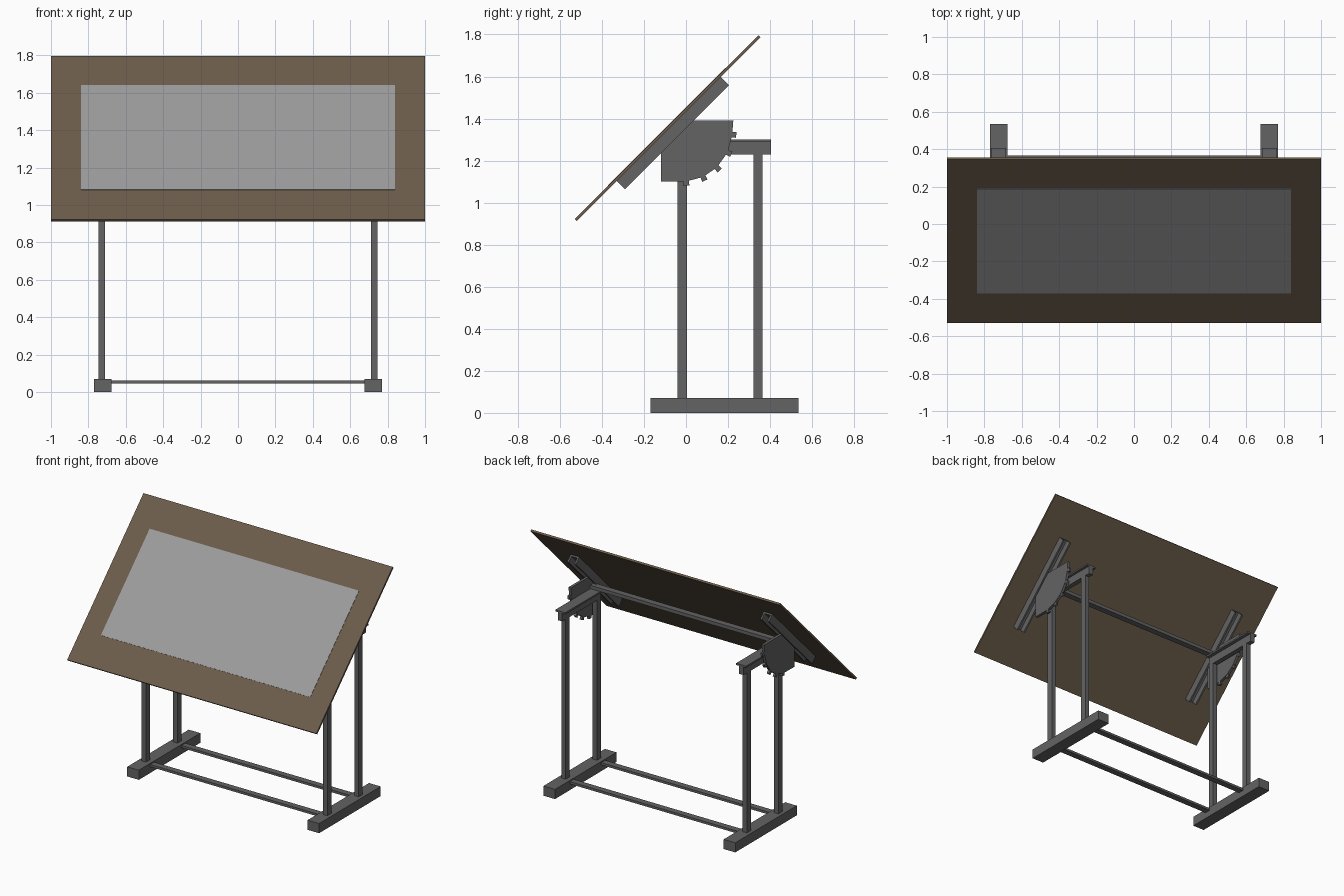
import bpy, bmesh, math

if "Cube" in bpy.data.objects:
    bpy.data.objects.remove(bpy.data.objects["Cube"])


def material(name, r, g, b):
    m = bpy.data.materials.new(name)
    m.diffuse_color = (r, g, b, 1)
    m.use_nodes = True
    m.node_tree.nodes["Principled BSDF"].inputs["Base Color"].default_value = m.diffuse_color
    return m


WOOD = material("brown wood", 0.150, 0.107, 0.071)
PAPER = material("light grey sheet", 0.33, 0.33, 0.33)
STEEL = material("dark grey steel", 0.125, 0.125, 0.125)


def prism(name, profiles, x0, x1, mat):
    """Extrude one or more (y, z) profiles along x from x0 to x1."""
    bm = bmesh.new()
    for pts in profiles:
        a = [bm.verts.new((x0, y, z)) for y, z in pts]
        b = [bm.verts.new((x1, y, z)) for y, z in pts]
        bm.faces.new(a)
        bm.faces.new(b[::-1])
        for i in range(len(pts)):
            j = (i + 1) % len(pts)
            bm.faces.new((a[i], b[i], b[j], a[j]))
    bmesh.ops.recalc_face_normals(bm, faces=bm.faces)
    me = bpy.data.meshes.new(name)
    bm.to_mesh(me)
    bm.free()
    me.materials.append(mat)
    ob = bpy.data.objects.new(name, me)
    bpy.context.collection.objects.link(ob)
    return ob


def rect(y0, y1, z0, z1):
    return [(y0, z0), (y1, z0), (y1, z1), (y0, z1)]


def slope(y0, y1, lift, depth):
    """Strip on the 45 degree board plane; lift is z - y of its upper face."""
    d = depth / math.sqrt(2)
    return [(y0, y0 + lift), (y1, y1 + lift),
            (y1 + d, y1 + lift - d), (y0 + d, y0 + lift - d)]


def both(name, profiles, x0, x1):
    """Build a steel part on the right and mirrored on the left."""
    prism("right_" + name, profiles, x0, x1, STEEL)
    prism("left_" + name, profiles, -x1, -x0, STEEL)


# tilted board and the sheet on it
prism("board", [slope(-0.53, 0.345, 1.452, 0.014)], -1, 1, WOOD)
prism("sheet", [slope(-0.372, 0.187, 1.455, 0.003)], -0.84, 0.84, PAPER)

# channel rails under the board: web and two flanges
both("rail_web", [slope(-0.33, 0.165, 1.434, 0.012)], 0.74, 0.81)
both("rail_inner_flange", [slope(-0.33, 0.165, 1.434, 0.057)], 0.74, 0.752)
both("rail_outer_flange", [slope(-0.33, 0.165, 1.434, 0.057)], 0.798, 0.81)

# toothed tilt plates
CY, CZ, R = -0.02, 1.34, 0.24


def polar(r, deg):
    a = math.radians(deg)
    return CY + r * math.cos(a), CZ + r * math.sin(a)


arc = [polar(R, a) for a in (-85, -65, -46, -25, -5)]
plate = [(-0.12, 1.10)] + arc + [(0.225, 1.39), (-0.025, 1.39), (-0.12, 1.295)]
teeth = [[polar(R - 0.02, a - 3), polar(R + 0.02, a - 3),
          polar(R + 0.02, a + 3), polar(R - 0.02, a + 3)]
         for a in (-85, -65, -46, -25, -4)]
both("tilt_plate", [plate], 0.765, 0.785)
both("tilt_teeth", teeth, 0.767, 0.783)

# feet, posts and T-section top brackets
both("foot", [rect(-0.17, 0.535, 0, 0.07)], 0.677, 0.77)
both("front_post", [rect(-0.04, 0.005, 0.07, 1.23)], 0.71, 0.745)
both("back_post", [rect(0.32, 0.365, 0.07, 1.23)], 0.71, 0.745)
both("bracket_flange", [rect(-0.04, 0.405, 1.288, 1.30)], 0.685, 0.765)
both("bracket_web", [rect(-0.04, 0.405, 1.23, 1.288)], 0.71, 0.745)

# cross bars
prism("front_lower_bar", [rect(-0.04, 0.005, 0.045, 0.062)], -0.68, 0.68, STEEL)
prism("back_lower_bar", [rect(0.32, 0.365, 0.045, 0.062)], -0.68, 0.68, STEEL)
prism("pivot_bar", [rect(-0.04, 0.005, 1.30, 1.325)], -0.77, 0.77, STEEL)
